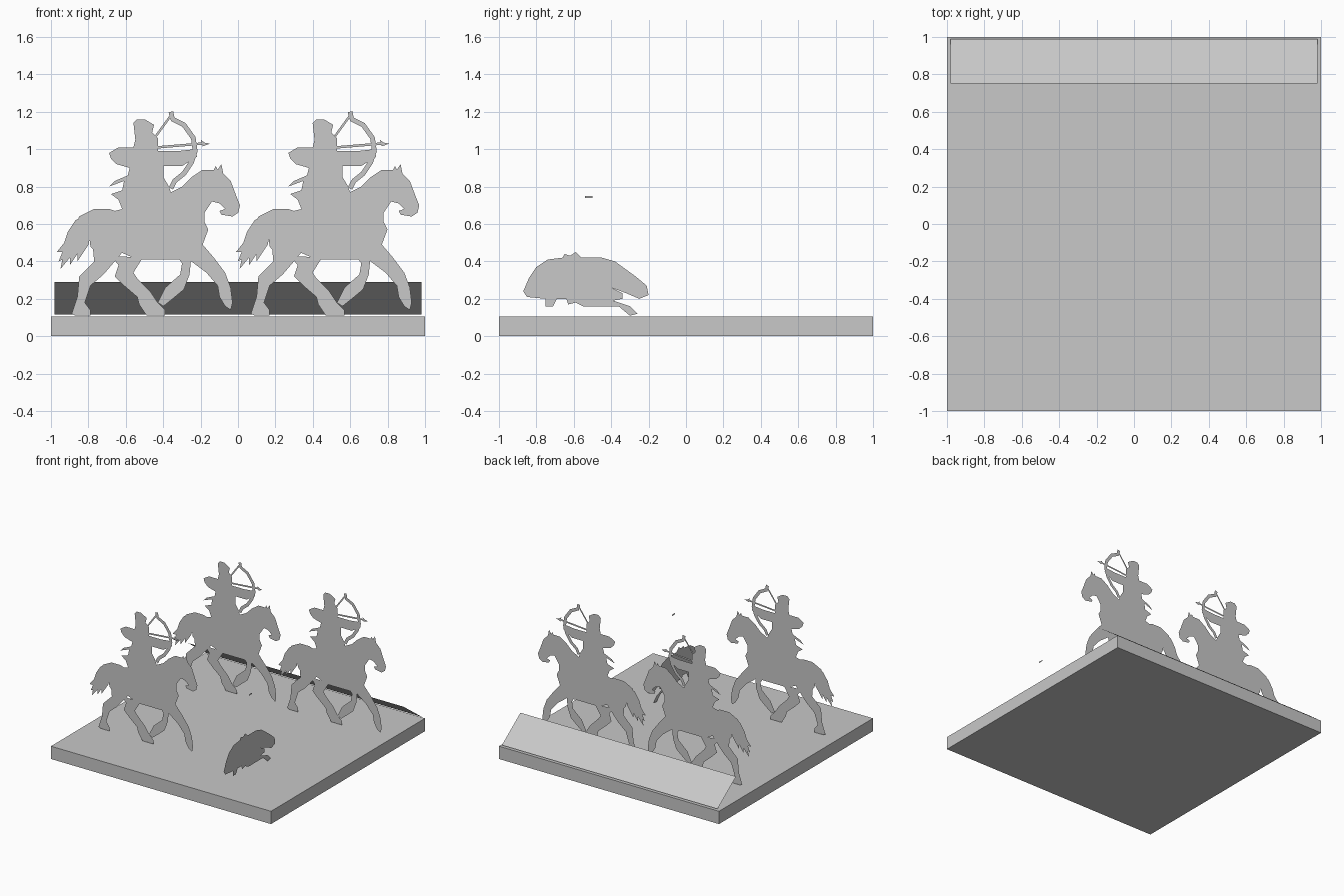
import bpy
import bmesh
from math import radians
from mathutils import Matrix, Vector

default_cube = bpy.data.objects.get("Cube")
if default_cube:
    bpy.data.objects.remove(default_cube, do_unlink=True)

UNIT = 0.01        # outlines are drawn in hundredths
LAYER = 0.0006     # keeps overlapping cut-outs from sharing one plane

grey = bpy.data.materials.new("plain_grey")
grey.use_nodes = True
colour = (0.58, 0.58, 0.58, 1)
grey.diffuse_color = colour
grey.node_tree.nodes["Principled BSDF"].inputs["Base Color"].default_value = colour


def place(name, mesh, matrix=Matrix()):
    """Link an object that uses the given mesh."""
    item = bpy.data.objects.new(name, mesh)
    item.matrix_world = matrix
    bpy.context.collection.objects.link(item)
    return item


def finish(name, bm):
    """Turn a bmesh into a grey mesh."""
    mesh = bpy.data.meshes.new(name)
    bm.to_mesh(mesh)
    bm.free()
    mesh.materials.append(grey)
    return mesh


def cutout(name, outline, layer=0):
    """Flat silhouette standing in the local xz plane, facing -y."""
    bm = bmesh.new()
    verts = [bm.verts.new((u * UNIT, layer * LAYER, v * UNIT)) for u, v in outline]
    face = bm.faces.new(verts)
    face.normal_update()
    if face.normal.y > 0:
        face.normal_flip()
    bmesh.ops.triangulate(bm, faces=[face])
    return finish(name, bm)


def ribbon(path, width):
    """Outline of a band that follows a path."""
    points = [Vector(p) for p in path]
    left, right = [], []
    for i, point in enumerate(points):
        along = points[min(i + 1, len(points) - 1)] - points[max(i - 1, 0)]
        side = Vector((-along.y, along.x)).normalized() * width / 2
        left.append(point + side)
        right.append(point - side)
    return left + right[::-1]


# Horse
horse_body = [
    (-14, 68), (1, 78), (12, 77), (18, 80), (23, 85), (29, 89), (35, 89),
    (36, 91), (37, 89), (39, 92), (40, 87), (44, 83), (47, 75), (49, 70),
    (48, 66), (45, 64), (39, 65), (38, 67), (41, 68), (38, 71), (34, 72),
    (30, 66), (30, 61), (32, 57), (29, 49), (25, 43), (17, 41), (-6, 41),
    (-15, 45), (-26, 42), (-31, 48), (-32, 56), (-39, 59), (-37, 64),
    (-29, 68), (-21, 68), (-18, 67)]
horse_tail = [
    (-31, 66), (-39, 62), (-43, 56), (-45, 50), (-49, 45), (-46, 45),
    (-48, 40), (-46, 41), (-47, 36), (-42, 42), (-42, 38), (-38, 44),
    (-38, 40), (-32, 49), (-30, 59)]
hind_leg_back = [
    (-30, 51), (-29, 40), (-37, 32), (-38, 21), (-41, 12), (-39, 11),
    (-31, 11), (-31, 14), (-34, 18), (-31, 27), (-24, 33), (-18, 40),
    (-13, 46)]
hind_leg_forward = [
    (-20, 43), (-16, 38), (-18, 32), (-13, 27), (-6, 21), (-5, 17),
    (-1, 11), (9, 11), (9, 14), (5, 18), (1, 24), (-6, 31), (-8, 34),
    (-3, 42)]
fore_leg_folded = [
    (15, 43), (18, 39), (17, 33), (9, 26), (6, 20), (5, 18), (8, 16),
    (13, 20), (19, 25), (22, 33), (23, 43)]
fore_leg_reaching = [
    (17, 45), (23, 40), (31, 34), (37, 27), (38, 21), (41, 16), (44, 14),
    (45, 18), (44, 26), (41, 34), (35, 42), (29, 49)]

# Archer with raised arms, hat and coat flap
archer = [
    (-14, 68), (-16, 73), (-20, 76), (-14, 78), (-13, 83), (-21, 80),
    (-18, 83), (-11, 86), (-10, 90), (-17, 92), (-20, 95), (-21, 98),
    (-16, 101), (-8, 101), (-7, 105), (-8, 114), (-6, 116), (-2, 116),
    (3, 113), (2, 109), (5, 106), (5, 99), (16, 99), (25, 100), (26, 96),
    (18, 91), (8, 91), (8, 85), (11, 80), (12, 77), (6, 70)]

# Bow, string and arrow
bow_path = [
    (12, 120), (13, 116), (19, 113), (24, 106), (25, 99), (23, 93),
    (19, 87), (14, 83), (12, 79)]
arrow_head = [(28, 105), (30, 103.5), (33, 103), (29, 101.5)]

rider_parts = {
    "hind_leg_back": hind_leg_back,
    "hind_leg_forward": hind_leg_forward,
    "fore_leg_folded": fore_leg_folded,
    "fore_leg_reaching": fore_leg_reaching,
    "horse_tail": horse_tail,
    "horse_body": horse_body,
    "archer": archer,
    "bow": ribbon(bow_path, 2.6),
    "bow_string": ribbon([(12, 118), (4, 107)], 1.2),
    "arrow_shaft": ribbon([(5, 101), (29, 103)], 1.3),
    "arrow_head": arrow_head,
}

# Three mounted archers share the same cut-outs
SIDE, DEPTH = 0.479, 0.54
spots = {
    "front_right": (-SIDE, -DEPTH, 0),
    "back_right": (-SIDE, DEPTH, 0),
    "back_left": (SIDE, DEPTH, 0),
}
for layer, (part, outline) in enumerate(rider_parts.items()):
    mesh = cutout(part, outline, -layer)
    for spot, position in spots.items():
        place(spot + "_" + part, mesh, Matrix.Translation(position))

# Small running animal, turned to face the back
animal = [
    (-33, 24), (-30, 31), (-26, 37), (-20, 41), (-12, 42), (-11, 44),
    (-8, 43), (-5, 45), (-2, 42), (9, 42), (16, 40), (27, 32), (33, 27),
    (34, 22), (29, 20), (22, 23), (14, 26), (20, 23), (20, 20), (15, 19),
    (24, 16), (28, 12), (24, 11), (18, 16), (-1, 16), (-5, 18), (-9, 17),
    (-10, 20), (-15, 20), (-17, 16), (-21, 16), (-21, 20), (-31, 21)]
turned = Matrix.Translation((SIDE, -DEPTH, 0)) @ Matrix.Rotation(radians(90), 4, "Z")
place("running_animal", cutout("running_animal", animal), turned)
place("loose_chip", cutout("loose_chip", ribbon([(0, 74.5), (4, 74.5)], 1)), turned)

# Square base slab
THICKNESS = 0.105
bm = bmesh.new()
bmesh.ops.create_cube(bm, size=2)
bmesh.ops.scale(bm, vec=(1, 1, THICKNESS / 2), verts=bm.verts)
bmesh.ops.translate(bm, vec=(0, 0, THICKNESS / 2), verts=bm.verts)
place("base_slab", finish("base_slab", bm))

# Thin sloping board along the back edge
bm = bmesh.new()
corners = [(-0.98, 0.75, 0.29), (0.98, 0.75, 0.29),
           (0.98, 0.99, 0.115), (-0.98, 0.99, 0.115)]
board = bm.faces.new([bm.verts.new(c) for c in corners])
board.normal_update()
if board.normal.z < 0:
    board.normal_flip()
place("sloping_board", finish("sloping_board", bm))
